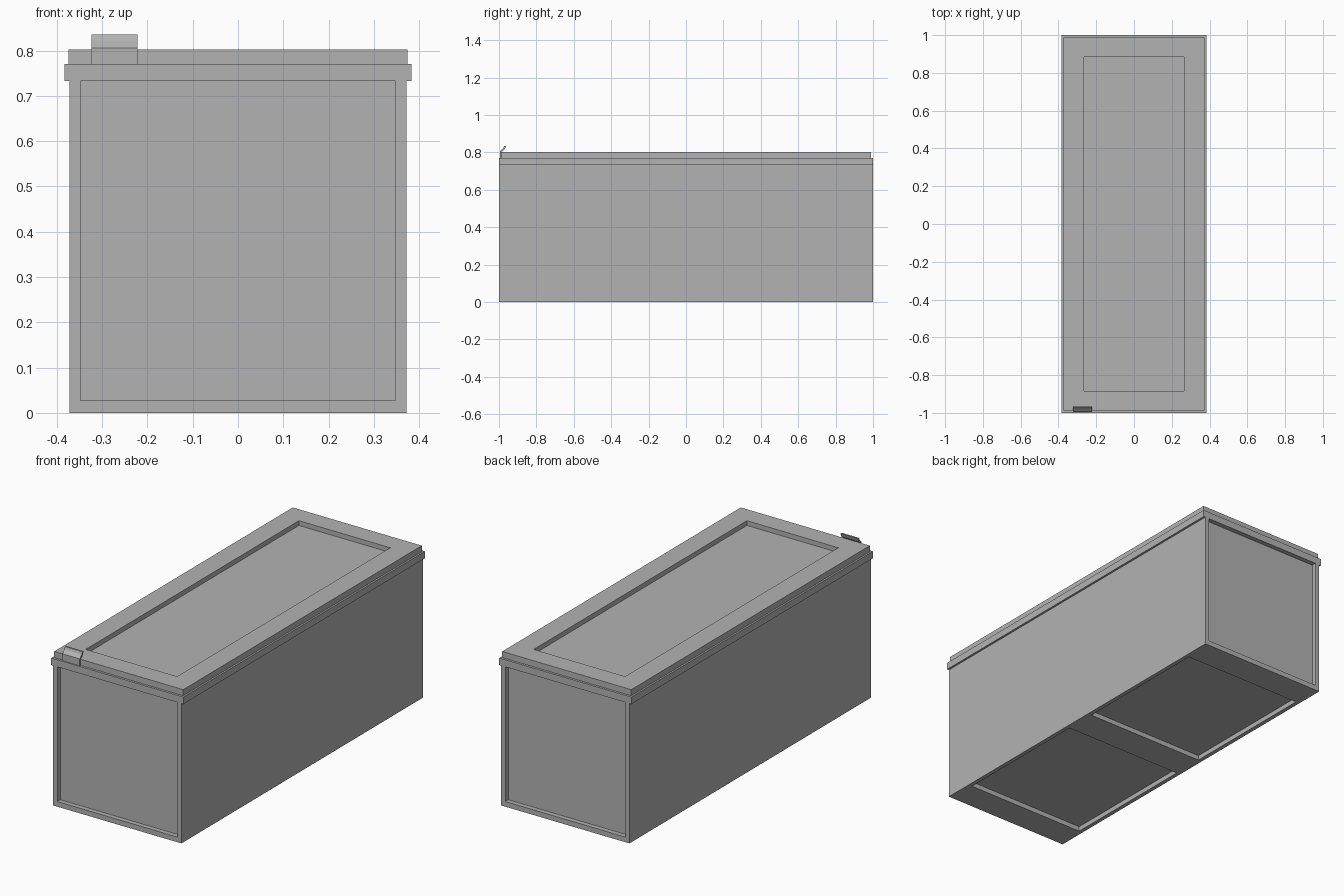
import bpy, bmesh
from mathutils import Vector

old = bpy.data.objects.get("Cube")
if old:
    bpy.data.objects.remove(old, do_unlink=True)

GREY = (0.45, 0.45, 0.45, 1)
mat = bpy.data.materials.new("plain_grey")
mat.use_nodes = True
mat.diffuse_color = GREY
mat.node_tree.nodes["Principled BSDF"].inputs["Base Color"].default_value = GREY


def box_mesh(lo, hi):
    bm = bmesh.new()
    bmesh.ops.create_cube(bm, size=1)
    lo, hi = Vector(lo), Vector(hi)
    for v in bm.verts:
        v.co = Vector([h if c > 0 else l for c, l, h in zip(v.co, lo, hi)])
    return bm


def finish(bm, name):
    bmesh.ops.recalc_face_normals(bm, faces=bm.faces)
    mesh = bpy.data.meshes.new(name)
    bm.to_mesh(mesh)
    bm.free()
    mesh.materials.append(mat)
    obj = bpy.data.objects.new(name, mesh)
    bpy.context.collection.objects.link(obj)
    return obj


def recess(bm, face, lo, hi, depth):
    """Sink a rectangular panel, spanning lo to hi, into a flat face."""
    axis = max(range(3), key=lambda i: abs(face.normal[i]))
    push = face.normal * -depth
    bmesh.ops.inset_individual(bm, faces=[face], thickness=0.01)
    mid = face.calc_center_median()
    for v in face.verts:
        for i in range(3):
            if i != axis:
                v.co[i] = hi[i] if v.co[i] > mid[i] else lo[i]
    inner = bmesh.ops.extrude_face_region(bm, geom=[face])["geom"]
    bmesh.ops.translate(bm, vec=push, verts=[g for g in inner if isinstance(g, bmesh.types.BMVert)])
    if face.is_valid:
        bm.faces.remove(face)


def faces_along(bm, direction):
    bm.normal_update()
    return [f for f in bm.faces if f.normal.dot(Vector(direction)) > 0.9]


# Body with sunken end panels and two sunken panels underneath
body = box_mesh((-0.372, -1, 0), (0.372, 1, 0.77))
bmesh.ops.bisect_plane(body, geom=body.verts[:] + body.edges[:] + body.faces[:],
                       plane_co=(0, 0, 0), plane_no=(0, 1, 0))
for s in (-1, 1):
    for f in faces_along(body, (0, s, 0)):
        recess(body, f, (-0.348, 0, 0.027), (0.348, 0, 0.733), 0.025)
for f in faces_along(body, (0, 0, -1)):
    y0, y1 = (0.085, 0.845) if f.calc_center_median().y > 0 else (-0.845, -0.085)
    recess(body, f, (-0.35, y0, 0), (0.35, y1, 0), 0.025)
finish(body, "body")

# Rim rails along both long sides
for side, s in (("left", 1), ("right", -1)):
    xs = sorted((s * 0.37, s * 0.383))
    finish(box_mesh((xs[0], -1, 0.733), (xs[1], 1, 0.77)), side + "_rim_rail")

# Lid with a sunken top panel
lid = box_mesh((-0.374, -0.988, 0.77), (0.374, 0.988, 0.802))
for f in faces_along(lid, (0, 0, 1)):
    recess(lid, f, (-0.265, -0.883, 0), (0.265, 0.883, 0), 0.025)
finish(lid, "lid")

# Latch: bent tab on the front edge of the lid
profile = [(-0.994, 0.77), (-0.994, 0.806), (-0.977, 0.822), (-0.972, 0.835),
           (-0.963, 0.835), (-0.968, 0.818), (-0.987, 0.802), (-0.987, 0.77)]
latch = bmesh.new()
tab = latch.faces.new([latch.verts.new((-0.323, y, z)) for y, z in profile])
ext = bmesh.ops.extrude_face_region(latch, geom=[tab], use_keep_orig=True)["geom"]
bmesh.ops.translate(latch, vec=(0.101, 0, 0), verts=[g for g in ext if isinstance(g, bmesh.types.BMVert)])
finish(latch, "latch")
